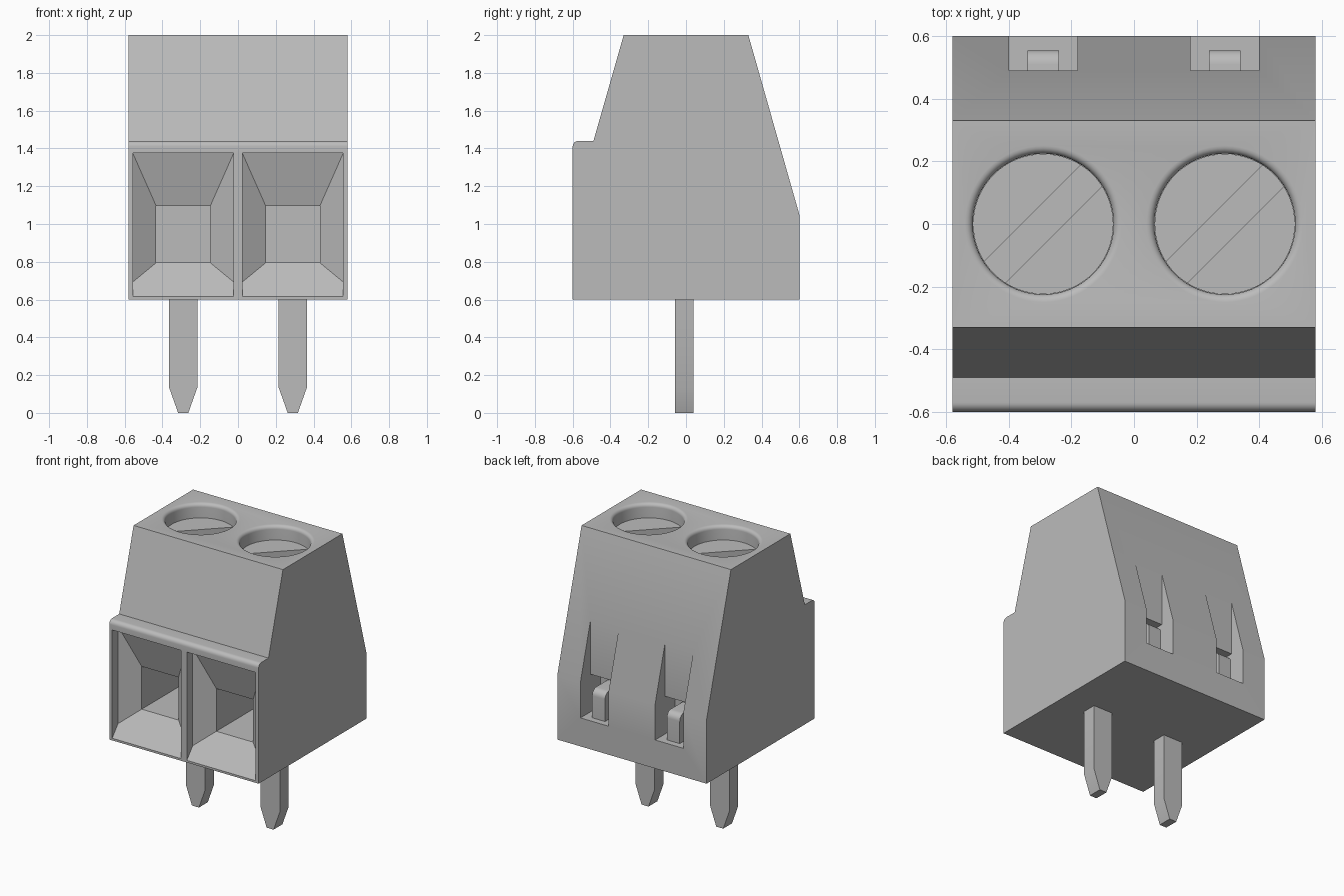
import bpy
import bmesh
from math import sin, cos, pi
from mathutils import Matrix

if "Cube" in bpy.data.objects:
    bpy.data.objects.remove(bpy.data.objects["Cube"], do_unlink=True)

grey = bpy.data.materials.new("plain grey")
grey.use_nodes = True
COLOUR = (0.5, 0.5, 0.5, 1)
grey.diffuse_color = COLOUR
grey.node_tree.nodes["Principled BSDF"].inputs["Base Color"].default_value = COLOUR

SEGMENTS = 64
CENTRES = (-0.29, 0.29)


def loft(name, rings, shift=0):
    """Skin a solid through matching rings of points and cap both ends."""
    bm = bmesh.new()
    loops = [[bm.verts.new((x + shift, y, z)) for x, y, z in ring] for ring in rings]
    for a, b in zip(loops, loops[1:]):
        for i in range(len(a)):
            j = (i + 1) % len(a)
            bm.faces.new((a[i], a[j], b[j], b[i]))
    bm.faces.new(loops[0])
    bm.faces.new(loops[-1])
    bmesh.ops.recalc_face_normals(bm, faces=bm.faces)
    mesh = bpy.data.meshes.new(name)
    bm.to_mesh(mesh)
    bm.free()
    mesh.materials.append(grey)
    obj = bpy.data.objects.new(name, mesh)
    bpy.context.collection.objects.link(obj)
    return obj


def extrude_x(name, outline, half, shift=0):
    return loft(name, [[(x, y, z) for y, z in outline] for x in (-half, half)], shift)


def box(name, x, y0, y1, z0, z1, shift):
    return extrude_x(name, [(y0, z0), (y1, z0), (y1, z1), (y0, z1)], x, shift)


def lathe(name, profile, shift):
    angles = [2 * pi * i / SEGMENTS for i in range(SEGMENTS)]
    return loft(name, [[(r * cos(a), r * sin(a), z) for a in angles] for r, z in profile], shift)


def carve(obj, cutters):
    """Subtract the cutters, bake the result and remove them."""
    for cutter in cutters:
        cutter.hide_render = True
        mod = obj.modifiers.new("cut", 'BOOLEAN')
        mod.operation = 'DIFFERENCE'
        mod.solver = 'EXACT'
        mod.object = cutter
    bpy.context.view_layer.update()
    baked = bpy.data.meshes.new_from_object(obj.evaluated_get(bpy.context.evaluated_depsgraph_get()))
    obj.modifiers.clear()
    obj.data = baked
    for cutter in cutters:
        bpy.data.objects.remove(cutter, do_unlink=True)


def arc(cy, cz, r, start, end, steps=6):
    turns = [start + (end - start) * i / steps for i in range(steps + 1)]
    return [(cy + r * cos(a), cz + r * sin(a)) for a in turns]


# Housing: side profile with a rounded front ledge
outline = [(0.6, 0.6), (0.6, 1.05), (0.33, 2), (-0.33, 2), (-0.49, 1.44)]
outline += arc(-0.57, 1.41, 0.03, pi / 2, pi) + [(-0.6, 0.6)]
housing = extrude_x("housing", outline, 0.58)


# Wire entry: short straight mouth, funnel, then square tunnel
def entry_ring(y, half, low, high):
    return [(-half, y, low), (half, y, low), (half, y, high), (-half, y, high)]


cutters = []
for cx in CENTRES:
    cutters.append(loft("wire_entry_cutter", [
        entry_ring(-0.62, 0.267, 0.61, 1.375),
        entry_ring(-0.6, 0.267, 0.615, 1.375),
        entry_ring(-0.535, 0.267, 0.693, 1.375),
        entry_ring(-0.45, 0.143, 0.795, 1.095),
        entry_ring(0.15, 0.143, 0.795, 1.095)], cx))
    # Screw well with a rounded rim
    rim = [(0.25 - 0.025 * cos(t * pi / 10), 2.0 - 0.025 * (1 - sin(t * pi / 10)))
           for t in range(5)]
    cutters.append(lathe("screw_well_cutter", [(0.225, 1.7)] + rim + [(0.25, 2.0), (0.25, 2.05)], cx))
    # Rear slot with a recess behind its lower end
    cutters.append(box("rear_slot_cutter", 0.11, 0.49, 0.7, 0.8, 1.6, cx))
    cutters.append(box("rear_recess_cutter", 0.11, 0.38, 0.55, 0.8, 1.065, cx))
carve(housing, cutters)

parts = [housing]
for cx, side in zip(CENTRES, ("right", "left")):
    # Slotted screw head
    screw = lathe(side + "_screw", [(0.224, 1.65), (0.224, 1.9)], cx)
    slot = box("screw_slot_cutter", 0.4, -0.048, 0.048, 1.82, 2, 0)
    slot.data.transform(Matrix.Translation((cx, 0, 0)) @ Matrix.Rotation(pi / 4, 4, 'Z'))
    carve(screw, [slot])
    # Spring tab curling into the rear recess
    tab = [(0.38, 0.79), (0.555, 0.79)] + arc(0.51, 0.955, 0.045, 0, pi / 2) + [(0.38, 1.0)]
    clip = extrude_x(side + "_spring_tab", tab, 0.05, cx)
    # Tapered solder pin
    pin = loft(side + "_pin", [
        [(-w, -0.058, z), (w, -0.058, z), (w, 0.04, z), (-w, 0.04, z)]
        for w, z in ((0.027, 0), (0.075, 0.135), (0.075, 0.7))], cx)
    parts += [screw, clip, pin]

# Smooth the rounded edges, keep corners crisp
bpy.ops.object.select_all(action='DESELECT')
for part in parts:
    part.select_set(True)
bpy.context.view_layer.objects.active = housing
bpy.ops.object.shade_smooth_by_angle(angle=pi / 6)
